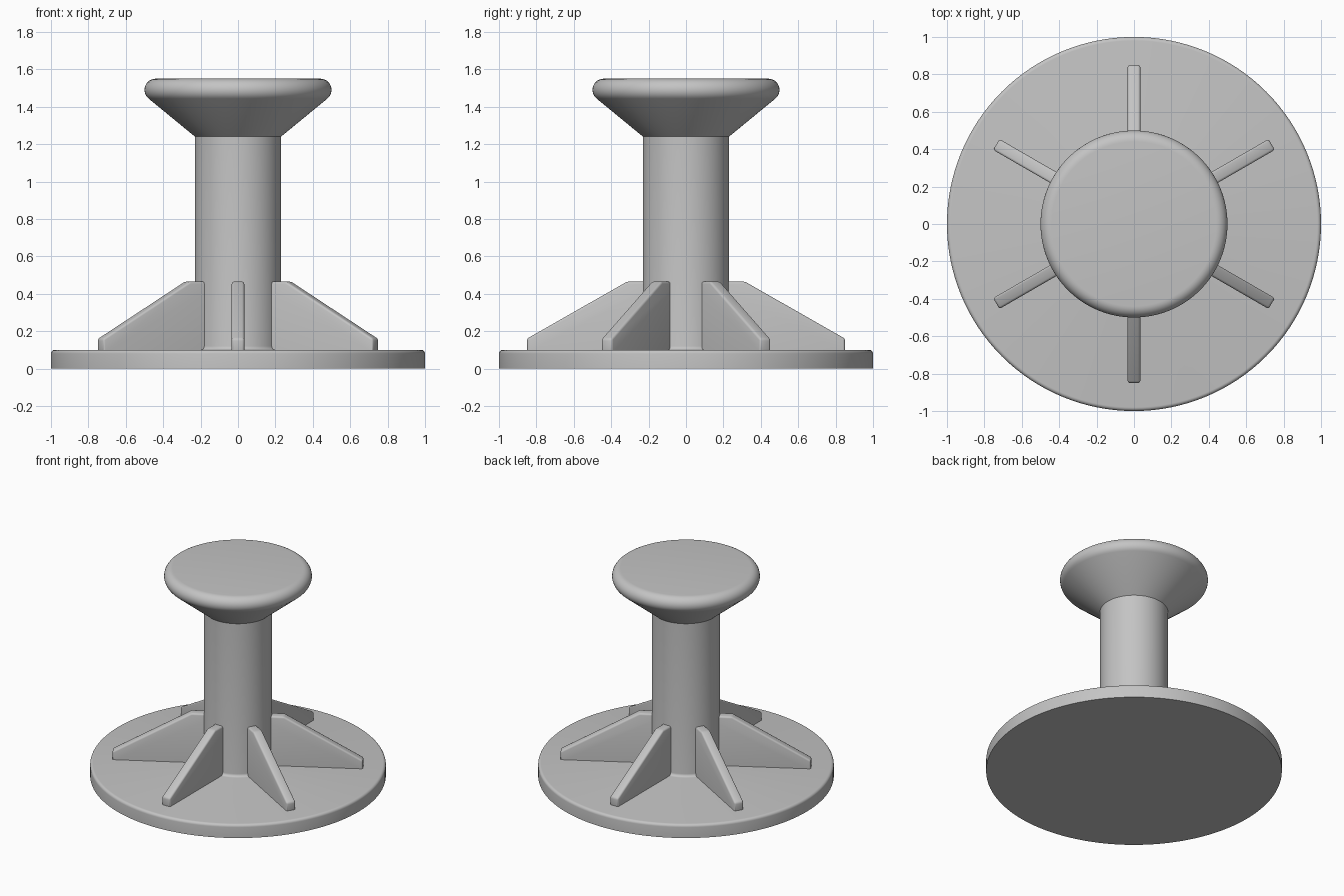
import bpy
import bmesh
import math
from mathutils import Matrix

if "Cube" in bpy.data.objects:
    bpy.data.objects.remove(bpy.data.objects["Cube"])

grey = bpy.data.materials.new("grey plastic")
grey.diffuse_color = (0.55, 0.55, 0.55, 1)
grey.use_nodes = True
grey.node_tree.nodes["Principled BSDF"].inputs["Base Color"].default_value = grey.diffuse_color


def finish(name, bm):
    bmesh.ops.recalc_face_normals(bm, faces=bm.faces)
    mesh = bpy.data.meshes.new(name)
    bm.to_mesh(mesh)
    bm.free()
    mesh.materials.append(grey)
    obj = bpy.data.objects.new(name, mesh)
    bpy.context.collection.objects.link(obj)
    return obj


def smooth(obj, angle=30):
    bpy.ops.object.select_all(action='DESELECT')
    obj.select_set(True)
    bpy.context.view_layer.objects.active = obj
    bpy.ops.object.shade_smooth_by_angle(angle=math.radians(angle))


def arc(cr, cz, radius, start, end, steps):
    angles = [math.radians(start + (end - start) * i / steps) for i in range(steps + 1)]
    return [(cr + radius * math.cos(a), cz + radius * math.sin(a)) for a in angles]


def lathe(name, profile, steps=128):
    bm = bmesh.new()
    verts = [bm.verts.new((r, 0, z)) for r, z in profile]
    edges = [bm.edges.new(pair) for pair in zip(verts, verts[1:])]
    bmesh.ops.spin(bm, geom=verts + edges, axis=(0, 0, 1), cent=(0, 0, 0),
                   angle=2 * math.pi, steps=steps, use_duplicate=False)
    bmesh.ops.remove_doubles(bm, verts=bm.verts, dist=0.0001)
    obj = finish(name, bm)
    smooth(obj)


# Round base, column and flared head as one turned body
profile = [(0, 0), (1, 0)]
profile += arc(0.98, 0.08, 0.02, 0, 90, 5)        # rounded base rim
profile += arc(0.25, 0.12, 0.02, 270, 180, 5)     # fillet at the column foot
profile += [(0.23, 1.24)]
profile += arc(0.44, 1.49, 0.06, -50.5, 90, 12)   # rounded head rim
profile += [(0, 1.55)]
lathe("base_column_and_head", profile)

# Six sloping support ribs
RIB = [(0.15, 0.09), (0.85, 0.09), (0.85, 0.16), (0.315, 0.465), (0.15, 0.465)]
for i in range(6):
    bm = bmesh.new()
    face = bm.faces.new([bm.verts.new((r, -0.0335, z)) for r, z in RIB])
    ext = bmesh.ops.extrude_face_region(bm, geom=[face])
    moved = [v for v in ext["geom"] if isinstance(v, bmesh.types.BMVert)]
    bmesh.ops.translate(bm, verts=moved, vec=(0, 0.067, 0))
    # soften the exposed top and outer edges
    edges = [e for e in bm.edges
             if all(v.co.x > 0.2 or v.co.z > 0.4 for v in e.verts)]
    bmesh.ops.bevel(bm, geom=edges, offset=0.012, segments=3, profile=0.5,
                    affect='EDGES', clamp_overlap=True)
    bm.transform(Matrix.Rotation(math.radians(30 + 60 * i), 4, 'Z'))
    smooth(finish(f"support_rib_{i + 1}", bm))
